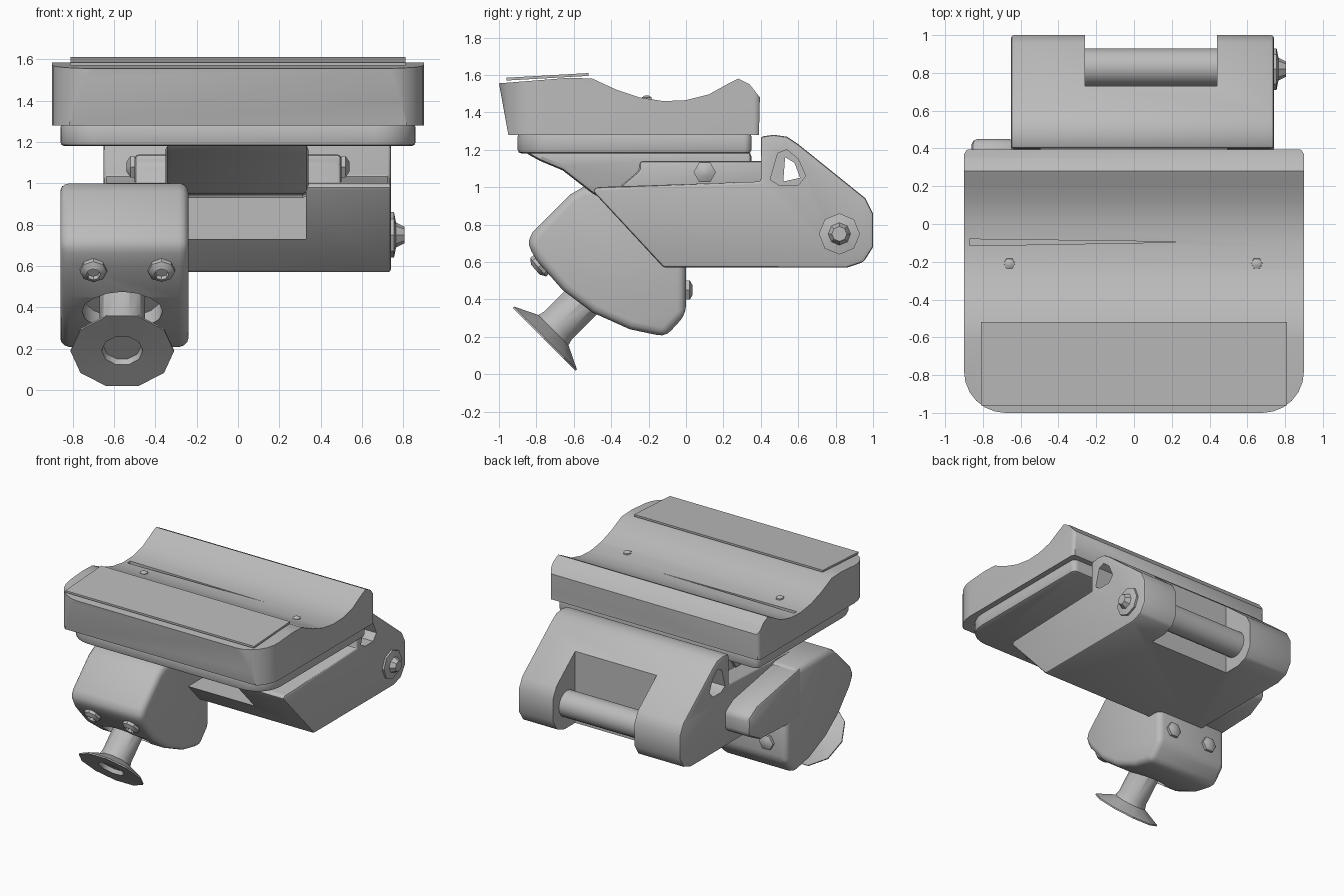
import bpy, bmesh, math
from mathutils import Vector

if "Cube" in bpy.data.objects:
    bpy.data.objects.remove(bpy.data.objects["Cube"], do_unlink=True)

grey = bpy.data.materials.new("plain_grey")
grey.use_nodes = True
grey.diffuse_color = (0.5, 0.5, 0.5, 1)
grey.node_tree.nodes["Principled BSDF"].inputs["Base Color"].default_value = (0.5, 0.5, 0.5, 1)


def finish(name, bm):
    bmesh.ops.recalc_face_normals(bm, faces=bm.faces[:])
    mesh = bpy.data.meshes.new(name)
    bm.to_mesh(mesh)
    bm.free()
    mesh.materials.append(grey)
    ob = bpy.data.objects.new(name, mesh)
    bpy.context.collection.objects.link(ob)
    return ob


def activate(ob):
    bpy.ops.object.select_all(action="DESELECT")
    ob.select_set(True)
    bpy.context.view_layer.objects.active = ob


def smooth(ob):
    activate(ob)
    bpy.ops.object.shade_smooth_by_angle(angle=math.radians(35))


def extrude(name, points, step):
    bm = bmesh.new()
    face = bm.faces.new([bm.verts.new(p) for p in points])
    out = bmesh.ops.extrude_face_region(bm, geom=[face])
    moved = [v for v in out["geom"] if isinstance(v, bmesh.types.BMVert)]
    bmesh.ops.translate(bm, verts=moved, vec=step)
    return finish(name, bm)


def side_prism(name, profile, x0, x1):
    return extrude(name, [(x0, y, z) for y, z in profile], (x1 - x0, 0, 0))


def box(name, x0, x1, y0, y1, z0, z1):
    return side_prism(name, [(y0, z0), (y1, z0), (y1, z1), (y0, z1)], x0, x1)


def plan_prism(name, half, y0, y1, z0, z1, rf, rb):
    # Rounded plan outline with separate front and back corner radii
    pts = []
    for cx, cy, r, start in ((half - rb, y1 - rb, rb, 0), (rb - half, y1 - rb, rb, 90),
                             (rf - half, y0 + rf, rf, 180), (half - rf, y0 + rf, rf, 270)):
        for i in range(7):
            a = math.radians(start + 15 * i)
            pts.append((cx + r * math.cos(a), cy + r * math.sin(a), z0))
    return extrude(name, pts, (0, 0, z1 - z0))


def apply(ob, mod):
    activate(ob)
    bpy.ops.object.modifier_apply(modifier=mod.name)


def boolean(ob, tool, operation="DIFFERENCE"):
    mod = ob.modifiers.new("cut", "BOOLEAN")
    mod.object, mod.operation, mod.solver = tool, operation, "EXACT"
    apply(ob, mod)
    bpy.data.objects.remove(tool, do_unlink=True)


def bevel(ob, width, segments=3):
    mod = ob.modifiers.new("round", "BEVEL")
    mod.width, mod.segments, mod.limit_method = width, segments, "ANGLE"
    mod.angle_limit = math.radians(35)
    apply(ob, mod)
    smooth(ob)


def turned(name, profile, origin, axis, sides, stretch=1):
    # Stacked rings of (radius, distance) along an axis
    bm = bmesh.new()
    rings = []
    for r, h in profile:
        rings.append([bm.verts.new((r * stretch * math.cos(math.tau * i / sides),
                                    r * math.sin(math.tau * i / sides), h)) for i in range(sides)])
    for a, b in zip(rings, rings[1:]):
        for i in range(sides):
            j = (i + 1) % sides
            bm.faces.new((a[i], a[j], b[j], b[i]))
    bm.faces.new(rings[0])
    bm.faces.new(rings[-1])
    ob = finish(name, bm)
    d = Vector(axis).normalized()
    side = Vector((1, 0, 0)) if abs(d.x) < 0.9 else Vector((0, 1, 0))
    up = d.cross(side)
    for v in ob.data.vertices:
        x, y, z = v.co
        v.co = Vector(origin) + side * x + up * y + d * z
    smooth(ob)
    return ob


# Saddle-shaped top pad
pad = side_prism("top_pad", [(-0.95, 1.28), (0.39, 1.28), (0.395, 1.48), (0.34, 1.55), (0.28, 1.58),
                             (0.22, 1.55), (0.12, 1.495), (0, 1.465), (-0.12, 1.46), (-0.25, 1.48),
                             (-0.37, 1.52), (-0.5, 1.58), (-0.62, 1.585), (-1, 1.555)], -0.9, 0.9)
boolean(pad, plan_prism("pad_outline", 0.9, -1, 0.4, 1, 2, 0.22, 0.04), "INTERSECT")
groove = extrude("groove", [(-0.87, -0.115, 1.44), (-0.87, -0.08, 1.44), (0.3, -0.095, 1.44)], (0, 0, 0.2))
boolean(pad, groove)
smooth(pad)
side_prism("grip_plate", [(-0.96, 1.57), (-0.52, 1.595), (-0.52, 1.61), (-0.96, 1.585)], -0.81, 0.81)
for x in (-0.66, 0.65):
    turned("pad_screw", [(0.035, -0.03), (0.03, 0.01), (0.012, 0.02)], (x, -0.21, 1.47), (0, 0, 1), 6)

# Base plate beneath the pad
base = plan_prism("base_plate", 0.86, -0.9, 0.35, 1.18, 1.29, 0.2, 0.04)
bevel(base, 0.02, 2)

# Pivot block and cross bar
pivot = side_prism("pivot_block", [(-0.87, 1.19), (-0.78, 1.14), (-0.66, 1.09), (-0.48, 0.95),
                                   (0.1, 0.93), (0.35, 1.0), (0.35, 1.19)], -0.35, 0.34)
bevel(pivot, 0.03, 2)
bar = side_prism("cross_bar", [(-0.38, 0.98), (0.42, 0.98), (0.42, 1.14), (-0.25, 1.14), (-0.25, 1.09)],
                 -0.5, 0.5)
bevel(bar, 0.02, 2)
for s in (-1, 1):
    turned("bar_bolt", [(0.06, 0), (0.06, 0.02), (0.025, 0.04)], (s * 0.5, 0.1, 1.08), (s, 0, 0), 6)

# Hinge arm with pin notch, swing channel and ear holes
arm = side_prism("hinge_arm", [(-0.5, 0.98), (-0.12, 0.57), (0.86, 0.57), (0.95, 0.6), (1, 0.68),
                               (1, 0.86), (0.96, 0.94), (0.6, 1.23), (0.54, 1.27), (0.47, 1.28),
                               (0.4, 1.27), (0.4, 1.03), (-0.48, 1.0)], -0.65, 0.74)
bevel(arm, 0.025, 2)
boolean(arm, box("notch", -0.26, 0.44, 0.73, 1.2, 0.4, 1.5))
boolean(arm, box("channel", -0.26, 0.33, -0.7, 0.25, 0.73, 1.2))
hole = [(0.45, 1.04), (0.49, 1.18), (0.54, 1.2), (0.6, 1.15), (0.64, 1.06), (0.6, 1.01), (0.5, 1.01)]
for x0, x1 in ((-0.8, -0.5), (0.55, 0.9)):
    boolean(arm, side_prism("ear_hole", hole, x0, x1))
boolean(arm, side_prism("through_hole", [(0.52, 1.03), (0.53, 1.16), (0.58, 1.13), (0.61, 1.05)], -0.9, 0.9))
smooth(arm)
turned("hinge_pin", [(0.1, 0), (0.1, 0.74)], (-0.28, 0.83, 0.76), (1, 0, 0), 16)
for x, s in ((0.735, 1), (-0.64, -1)):
    turned("pin_bolt", [(0.11, 0), (0.11, 0.02 if s > 0 else 0.003), (0.06, 0.03 if s > 0 else 0.004),
                        (0.04, 0.07 if s > 0 else 0.005)], (x, 0.82, 0.75), (s, 0, 0), 8)

# Clamp housing with a recess for the thumb screw
clamp = side_prism("clamp_housing", [(-0.85, 0.7), (-0.8, 0.61), (-0.66, 0.45), (-0.5, 0.33), (-0.3, 0.24),
                                     (-0.11, 0.2), (0, 0.32), (0, 0.62), (-0.12, 1.0), (-0.55, 1.0),
                                     (-0.62, 0.96), (-0.82, 0.76)], -0.86, -0.24)
bevel(clamp, 0.045)
AXIS = (0, 0.707, 0.707)
recess = turned("recess", [(0.15, 0.1), (0.15, 0.38)], (-0.56, -0.755, 0.19), AXIS, 16, 1.3)
boolean(clamp, recess)
smooth(clamp)
lug = side_prism("clamp_lug", [(-0.2, 0.6), (0.3, 0.62), (0.45, 0.7), (0.45, 0.84), (0.35, 0.9), (-0.2, 1.0)],
                 -0.86, -0.63)
bevel(lug, 0.03, 2)
for x in (-0.7, -0.37):
    turned("clamp_bolt", [(0.065, -0.04), (0.065, 0.02), (0.035, 0.04), (0.03, 0.02)],
           (x, -0.775, 0.585), (0, -0.75, -0.65), 8)
    turned("clamp_nut", [(0.06, -0.02), (0.06, 0.02), (0.03, 0.035)], (x, 0, 0.45), (0, 1, 0), 6)

# Thumb screw
turned("thumb_screw", [(0.09, 0.03), (0.1, 0), (0.25, -0.005), (0.25, 0.005), (0.12, 0.065),
                       (0.11, 0.1), (0.11, 0.42)], (-0.56, -0.755, 0.19), AXIS, 10)
